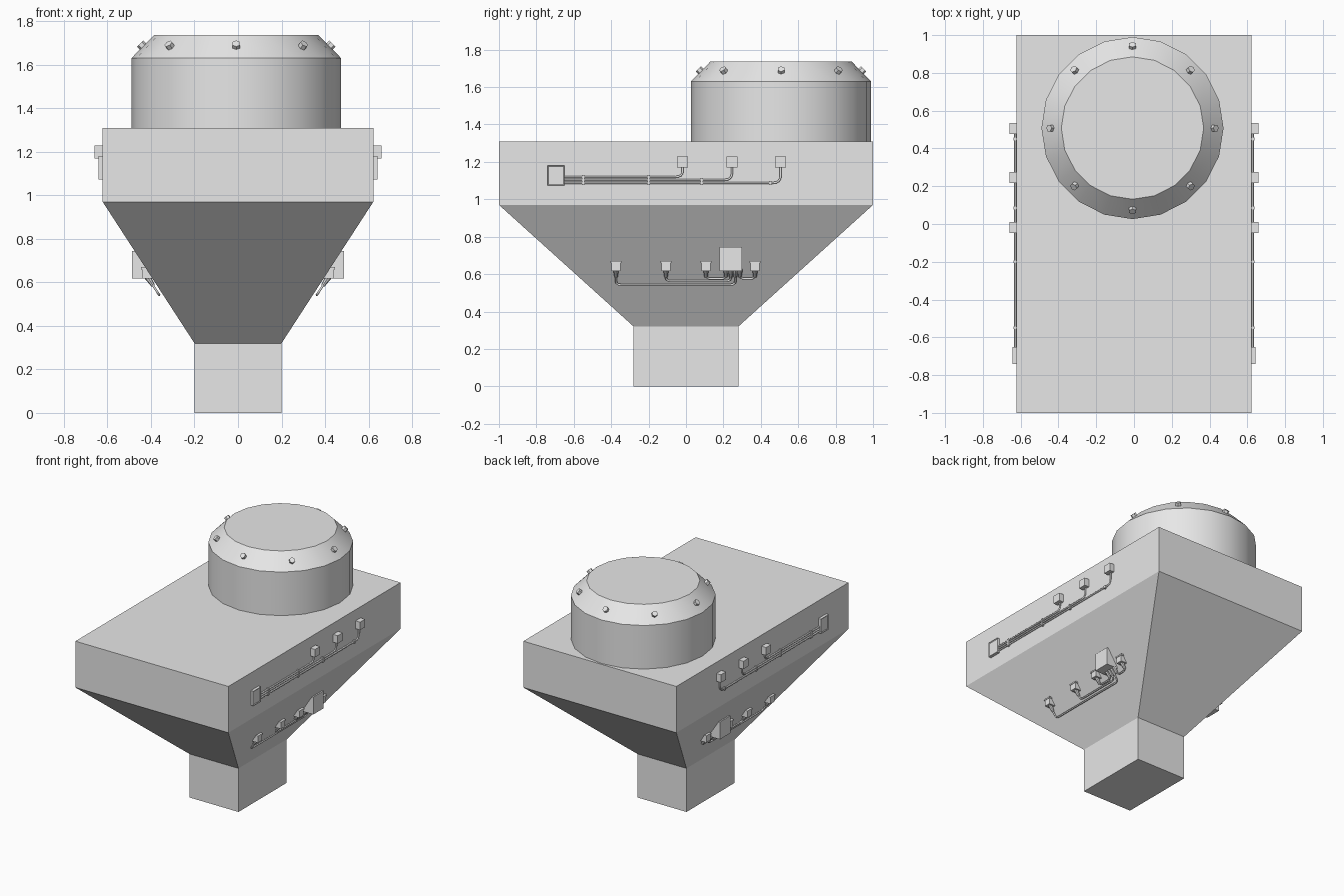
import bpy, bmesh, math
from mathutils import Vector, Matrix

cube = bpy.data.objects.get("Cube")
if cube:
    bpy.data.objects.remove(cube, do_unlink=True)

grey = bpy.data.materials.new("plain_grey")
grey.use_nodes = True
grey.diffuse_color = (0.8, 0.8, 0.8, 1)
grey.node_tree.nodes["Principled BSDF"].inputs["Base Color"].default_value = (0.8, 0.8, 0.8, 1)

SIDES = (("left", 1), ("right", -1))


def finish(name, bm, smooth=False):
    bmesh.ops.recalc_face_normals(bm, faces=bm.faces)
    mesh = bpy.data.meshes.new(name)
    bm.to_mesh(mesh)
    bm.free()
    mesh.materials.append(grey)
    obj = bpy.data.objects.new(name, mesh)
    bpy.context.collection.objects.link(obj)
    if smooth:
        bpy.ops.object.select_all(action="DESELECT")
        obj.select_set(True)
        bpy.context.view_layer.objects.active = obj
        bpy.ops.object.shade_smooth_by_angle(angle=math.radians(30))
    return obj


def loft(name, rings, smooth=False):
    """Skin a stack of closed rings and cap both ends."""
    bm = bmesh.new()
    rows = [[bm.verts.new(p) for p in ring] for ring in rings]
    n = len(rows[0])
    for a, b in zip(rows, rows[1:]):
        for i in range(n):
            j = (i + 1) % n
            bm.faces.new((a[i], a[j], b[j], b[i]))
    bm.faces.new(rows[0])
    bm.faces.new(rows[-1])
    return finish(name, bm, smooth)


def box(name, x, y, z, inset=0):
    """Box from ranges; inset recesses the outward x face inside a rim."""
    bm = bmesh.new()
    size = [abs(r[1] - r[0]) for r in (x, y, z)]
    mid = [sum(r) / 2 for r in (x, y, z)]
    bmesh.ops.create_cube(bm, size=1, matrix=Matrix.Translation(mid) @ Matrix.Diagonal((*size, 1)))
    if inset:
        outer = max(bm.faces, key=lambda f: abs(f.calc_center_median().x))
        bmesh.ops.inset_region(bm, faces=[outer], thickness=inset, depth=-inset / 2)
    return finish(name, bm)


def cylinder(name, start, end, r1, r2, sides):
    start, end = Vector(start), Vector(end)
    axis = end - start
    turn = axis.to_track_quat("Z", "Y").to_matrix().to_4x4()
    bm = bmesh.new()
    bmesh.ops.create_cone(bm, cap_ends=True, segments=sides, radius1=r1, radius2=r2,
                          depth=axis.length, matrix=Matrix.Translation((start + end) / 2) @ turn)
    return finish(name, bm, sides > 6)


def pipe(name, corners, radius=0.006, bend=0.03):
    """Round tube along a path whose inner corners are softened."""
    pts = [Vector(p) for p in corners]
    path = [pts[0]]
    for a, b, c in zip(pts, pts[1:], pts[2:]):
        p = b + (a - b).normalized() * min(bend, (a - b).length * 0.5)
        q = b + (c - b).normalized() * min(bend, (c - b).length * 0.5)
        path += [p.lerp(b, t).lerp(b.lerp(q, t), t) for t in (0, 0.25, 0.5, 0.75, 1)]
    path.append(pts[-1])
    curve = bpy.data.curves.new(name, "CURVE")
    curve.dimensions = "3D"
    curve.bevel_depth = radius
    curve.bevel_resolution = 1
    curve.use_fill_caps = True
    spline = curve.splines.new("POLY")
    spline.points.add(len(path) - 1)
    for point, co in zip(spline.points, path):
        point.co = (*co, 1)
    curve.materials.append(grey)
    bpy.context.collection.objects.link(bpy.data.objects.new(name, curve))


def rectangle(hx, hy, z):
    return [(-hx, -hy, z), (hx, -hy, z), (hx, hy, z), (-hx, hy, z)]


def circle(r, z, n=20):
    return [(CX + r * math.sin(math.tau * i / n), CY + r * math.cos(math.tau * i / n), z) for i in range(n)]


# Hopper: spout, funnel and housing in one skin
WALL, FLARE, NECK = 0.622, 0.97, 0.32
loft("hopper_body", [rectangle(0.2, 0.28, 0), rectangle(0.2, 0.28, NECK),
                     rectangle(WALL, 1, FLARE), rectangle(WALL, 1, 1.31)])

# Drum with chamfered lid
CX, CY = -0.008, 0.508
loft("drum", [circle(0.482, 1.31), circle(0.482, 1.63), circle(0.377, 1.737)], True)

# Lid bolts standing square to the chamfer
for i in range(8):
    a = math.tau * i / 8
    out = Vector((math.cos(a), math.sin(a), 0))
    seat = Vector((CX, CY, 1.683)) + out * 0.428
    normal = (out + Vector((0, 0, 1))).normalized()
    cylinder(f"lid_bolt_{i + 1}", seat - normal * 0.01, seat + normal * 0.02, 0.02, 0.02, 6)


def slope(z, gap=0.018):
    return 0.2 + (z - NECK) * (WALL - 0.2) / (FLARE - NECK) + gap


for side, s in SIDES:
    # Upper wiring: panel, three sockets, conduits and clamps
    box(f"{side}_wall_panel", (s * 0.61, s * 0.642), (-0.74, -0.65), (1.073, 1.18), 0.008)
    for i, (y, z) in enumerate([(-0.018, 1.12), (0.246, 1.104), (0.506, 1.088)]):
        x = s * (WALL + 0.007)
        box(f"{side}_wall_socket_{i + 1}", (s * 0.61, s * 0.659), (y - 0.029, y + 0.029), (1.17, 1.228))
        pipe(f"{side}_wall_conduit_{i + 1}", [(x, -0.66, z), (x, y, z), (x, y, 1.18)], bend=0.04)
    for i, (y, top) in enumerate([(-0.55, 1.129), (-0.2, 1.129), (0.085, 1.113), (0.45, 1.097)]):
        box(f"{side}_conduit_clamp_{i + 1}", (s * 0.61, s * 0.637), (y - 0.007, y + 0.007), (1.077, top))

    # Lower wiring: junction box on the funnel slope
    box(f"{side}_junction_box", (s * 0.37, s * 0.486), (0.18, 0.3), (0.617, 0.745))

    # Sensors joined by conduits to the junction box
    runs = [(-0.374, 0.543, 0.264), (-0.107, 0.563, 0.24), (0.107, 0.576, 0.214), (0.369, 0.576, 0.288)]
    for i, (y, low, home) in enumerate(runs):
        box(f"{side}_sensor_{i + 1}", (s * 0.385, s * 0.441), (y - 0.024, y + 0.024), (0.617, 0.664))
        box(f"{side}_sensor_lid_{i + 1}", (s * 0.385, s * 0.445), (y - 0.029, y + 0.029), (0.66, 0.67))
        pipe(f"{side}_sensor_conduit_{i + 1}",
             [(s * slope(z), u, z) for u, z in ((y, 0.63), (y, low), (home, low), (home, 0.63))],
             bend=0.025)
        for part, u in (("sensor", y), ("junction", home)):
            cylinder(f"{side}_{part}_gland_{i + 1}", (s * slope(0.625), u, 0.625),
                     (s * slope(0.585), u, 0.585), 0.015, 0.009, 8)
